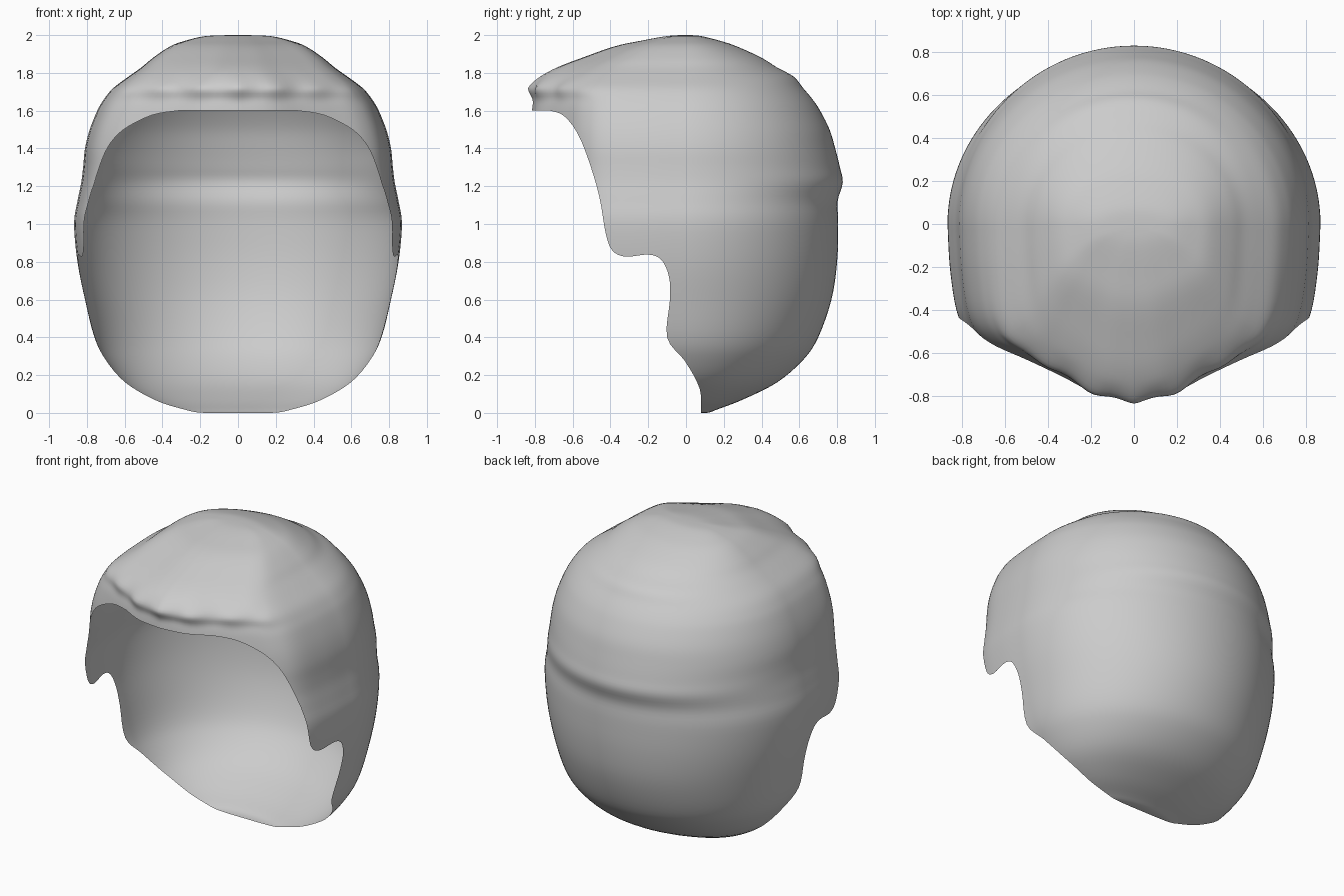
import bpy, bmesh, math

if "Cube" in bpy.data.objects:
    bpy.data.objects.remove(bpy.data.objects["Cube"])

def spline(pts, n):
    """Catmull-Rom through pts, n samples per span."""
    out = []
    for i in range(len(pts) - 1):
        a, b, c, d = (pts[max(0, min(len(pts) - 1, i + k))] for k in (-1, 0, 1, 2))
        for s in range(n):
            t = s / n
            out.append(tuple(0.5 * (2 * q + (r - p) * t + (2 * p - 5 * q + 4 * r - u) * t * t
                                    + (3 * q - p - 3 * r + u) * t ** 3)
                             for p, q, r, u in zip(a, b, c, d)))
    return out + [tuple(pts[-1])]

def mesh_object(name, verts, faces):
    me = bpy.data.meshes.new(name)
    me.from_pydata(verts, [], faces)
    bm = bmesh.new()
    bm.from_mesh(me)
    bmesh.ops.recalc_face_normals(bm, faces=bm.faces)
    bm.to_mesh(me)
    bm.free()
    ob = bpy.data.objects.new(name, me)
    bpy.context.collection.objects.link(ob)
    return ob

# Horizontal slices: height, half width, depth behind, depth in front
levels = [(2.0, .02, .02, .02), (1.995, .17, .08, .10), (1.97, .28, .18, .24),
          (1.94, .36, .27, .38), (1.88, .45, .40, .55), (1.83, .51, .48, .68),
          (1.78, .58, .57, .77), (1.72, .66, .62, .825), (1.66, .71, .67, .81),
          (1.6, .745, .71, .815), (1.5, .785, .76, .82), (1.4, .81, .79, .82),
          (1.3, .82, .815, .82), (1.22, .83, .83, .82), (1.12, .85, .803, .82),
          (1.0, .868, .806, .82), (.8, .85, .80, .8), (.6, .81, .77, .75),
          (.4, .76, .70, .7), (.28, .70, .62, .6), (.16, .60, .48, .5),
          (.07, .46, .30, .3), (.02, .33, .17, .2), (0, .25, .11, .11), (0, .02, .02, .02)]

# Unit slice outline: angular front quarter, elliptical back
quarter = spline([(1, 0), (.985, -.27), (.94, -.53), (.84, -.67), (.66, -.77),
                  (.45, -.87), (.23, -.97), (0, -1)], 5)
front = quarter + [(-x, y) for x, y in reversed(quarter[:-1])]
back = [(-math.cos(a), math.sin(a)) for a in (math.pi * i / 64 for i in range(1, 64))]
outline = front + back
N = len(outline)

# Full head-shaped volume with a scalloped fringe
verts = []
rows = spline(levels, 4)
for z, w, b, f in rows:
    lump = max(0, 1 - abs(z - 1.72) / .08)
    for x, y in outline:
        k = 1 + .013 * lump * math.cos(30 * x * w) if y < -.6 else 1
        verts.append((x * w, y * (b if y > 0 else f) * k, z))
faces = [(r * N + i, r * N + (i + 1) % N, (r + 1) * N + (i + 1) % N, (r + 1) * N + i)
         for r in range(len(rows) - 1) for i in range(N)]
faces += [tuple(range(N)), tuple(range((len(rows) - 1) * N, len(rows) * N))]
hair = mesh_object("hair_shell", verts, faces)

# Face opening, drawn in side view (y, z) and extruded across x
rim = spline([(-.72, 1.6), (-.65, 1.575), (-.58, 1.49), (-.52, 1.35), (-.46, 1.15),
              (-.425, .95), (-.39, .86), (-.32, .827), (-.2, .838), (-.13, .81),
              (-.09, .72), (-.085, .6), (-.1, .4), (-.01, .28), (.055, .17),
              (.08, .08), (.075, -.1)], 4)
prof = [(-1.2, 1.602)] + rim + [(-1.2, -.1)]
M = len(prof)
cv = [(s, y, z) for s in (-1.2, 1.2) for y, z in prof]
cf = [(i, (i + 1) % M, M + (i + 1) % M, M + i) for i in range(M)]
cf += [tuple(range(M)), tuple(range(M, 2 * M))]
cutter = mesh_object("opening_cutter", cv, cf)
cutter.hide_render = True

mod = hair.modifiers.new("opening", 'BOOLEAN')
mod.operation = 'DIFFERENCE'
mod.solver = 'EXACT'
mod.object = cutter
bpy.context.view_layer.objects.active = hair
hair.select_set(True)
bpy.ops.object.modifier_apply(modifier=mod.name)
bpy.data.objects.remove(cutter)

# Remove the wide faces left by the cut so only the thin shell remains
bm = bmesh.new()
bm.from_mesh(hair.data)
wide = [f for f in bm.faces
        if max(v.co.x for v in f.verts) - min(v.co.x for v in f.verts) > .12]
bmesh.ops.delete(bm, geom=wide, context='FACES')
bm.to_mesh(hair.data)
bm.free()
bpy.ops.object.shade_smooth()
